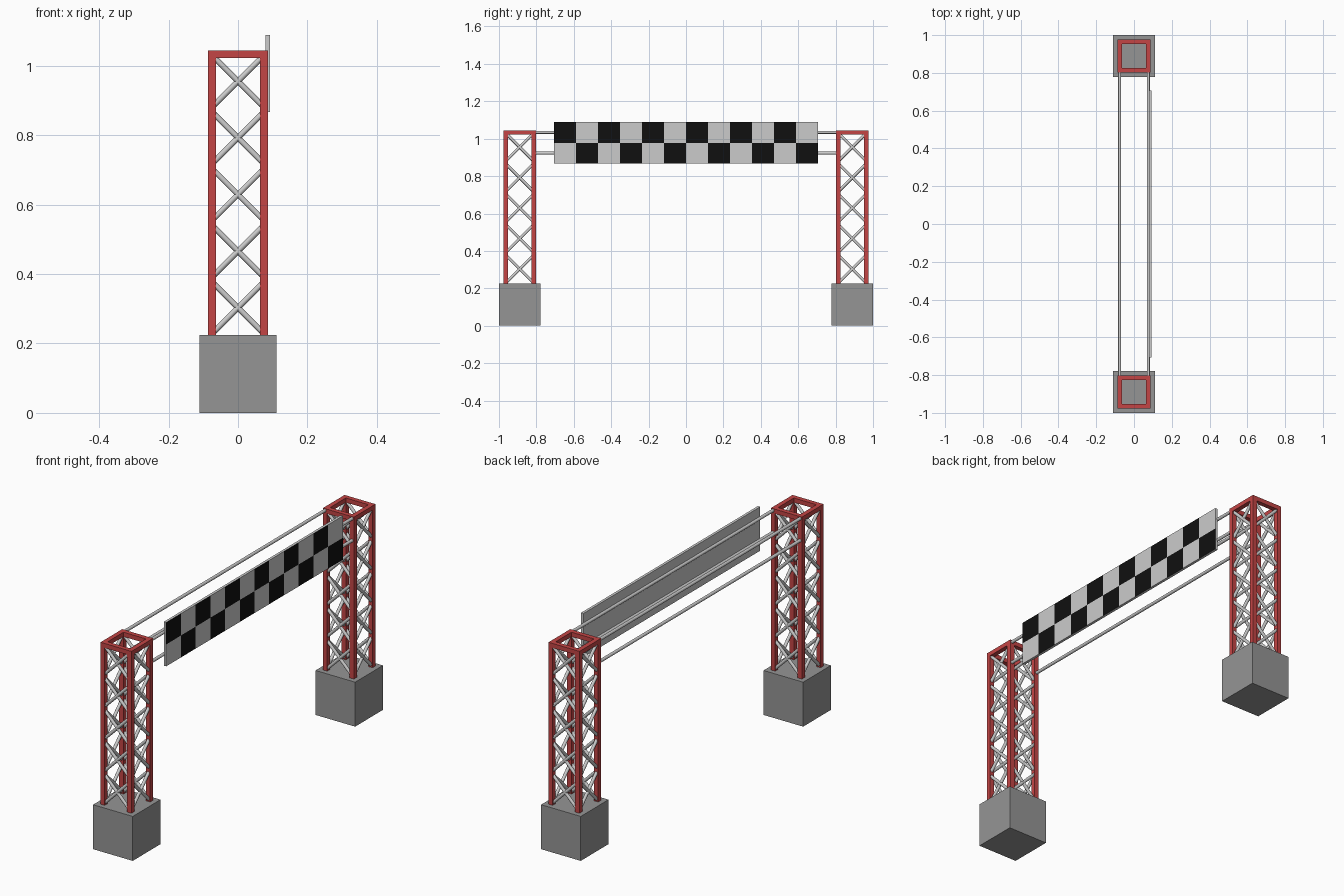
import bpy, bmesh, math
from mathutils import Vector, Matrix

if "Cube" in bpy.data.objects:
    bpy.data.objects.remove(bpy.data.objects["Cube"])


def material(name, rgb):
    m = bpy.data.materials.new(name)
    m.diffuse_color = (*rgb, 1)
    m.use_nodes = True
    m.node_tree.nodes["Principled BSDF"].inputs["Base Color"].default_value = m.diffuse_color
    return m


RED = material("red_paint", (0.55, 0.06, 0.06))
CONCRETE = material("dark_grey", (0.3, 0.3, 0.3))
WHITE = material("light_grey", (0.7, 0.7, 0.7))
BLACK = material("black", (0.005, 0.005, 0.005))


def add_box(bm, lo, hi):
    lo, hi = Vector(lo), Vector(hi)
    mat = Matrix.Translation((lo + hi) / 2) @ Matrix.Diagonal((*(hi - lo), 1))
    bmesh.ops.create_cube(bm, size=1, matrix=mat)


def add_tube(bm, a, b, r, sides=12):
    a, b = Vector(a), Vector(b)
    d = b - a
    mat = Matrix.Translation((a + b) / 2) @ d.to_track_quat('Z', 'Y').to_matrix().to_4x4()
    bmesh.ops.create_cone(bm, cap_ends=True, segments=sides, radius1=r, radius2=r,
                          depth=d.length, matrix=mat)


def finish(bm, name, mats=(), smooth=False):
    me = bpy.data.meshes.new(name)
    bm.to_mesh(me)
    bm.free()
    ob = bpy.data.objects.new(name, me)
    bpy.context.collection.objects.link(ob)
    for m in mats:
        me.materials.append(m)
    if smooth:
        bpy.ops.object.select_all(action='DESELECT')
        ob.select_set(True)
        bpy.context.view_layer.objects.active = ob
        bpy.ops.object.shade_smooth_by_angle(angle=math.radians(40))
    return ob


BASE, BASE_TOP, TOP = 0.111, 0.225, 1.044
OUT, IN = 0.0865, 0.063          # outer and inner faces of the posts
MID = (OUT + IN) / 2
TOWER_Y = 0.889

for side, label in ((-1, "left"), (1, "right")):
    cy = side * TOWER_Y

    # Foundation block
    bm = bmesh.new()
    add_box(bm, (-BASE, cy - BASE, 0), (BASE, cy + BASE, BASE_TOP))
    finish(bm, label + "_base", [CONCRETE])

    # Four corner posts joined by a square top frame
    bm = bmesh.new()
    for sx in (-1, 1):
        for sy in (-1, 1):
            xs = sorted((sx * IN, sx * OUT))
            ys = sorted((cy + sy * IN, cy + sy * OUT))
            add_box(bm, (xs[0], ys[0], BASE_TOP), (xs[1], ys[1], TOP))
    for s in (-1, 1):
        a, b = sorted((s * IN, s * OUT))
        add_box(bm, (-IN, cy + a, TOP - 0.0225), (IN, cy + b, TOP))
        add_box(bm, (a, cy - IN, TOP - 0.0225), (b, cy + IN, TOP))
    finish(bm, label + "_tower_frame", [RED])

    # Crossed braces, five on each tower face
    bm = bmesh.new()
    for i in range(5):
        z = 0.303 + i * 0.163
        for s in (-1, 1):
            for k in (-1, 1):
                h = k * MID
                add_tube(bm, (-MID, cy + s * MID, z - h), (MID, cy + s * MID, z + h), 0.008)
                add_tube(bm, (s * MID, cy - MID, z - h), (s * MID, cy + MID, z + h), 0.008)
    finish(bm, label + "_tower_braces", [WHITE], smooth=True)

# Four rods spanning between the towers
bm = bmesh.new()
span = TOWER_Y - MID
for x in (-0.076, 0.076):
    for z in (0.923, 1.034):
        add_tube(bm, (x, -span, z), (x, span, z), 0.008)
finish(bm, "cross_rods", [WHITE], smooth=True)

# Checkered banner: a slab cut into a 12 x 2 grid
W, Z0, Z1 = 0.706, 0.867, 1.089
cell = 2 * W / 12
bm = bmesh.new()
add_box(bm, (0.079, -W, Z0), (0.0925, W, Z1))
cuts = [((0, -W + i * cell, 0), (0, 1, 0)) for i in range(1, 12)]
cuts.append(((0, 0, (Z0 + Z1) / 2), (0, 0, 1)))
for co, no in cuts:
    bmesh.ops.bisect_plane(bm, geom=bm.verts[:] + bm.edges[:] + bm.faces[:],
                           plane_co=co, plane_no=no)
bm.normal_update()
for f in bm.faces:
    if f.normal.x > 0.9:
        c = f.calc_center_median()
        col = int((c.y + W) / cell)
        row = int(c.z < (Z0 + Z1) / 2)
        f.material_index = int((col + row) % 2 == 0)
finish(bm, "checkered_banner", [WHITE, BLACK])
